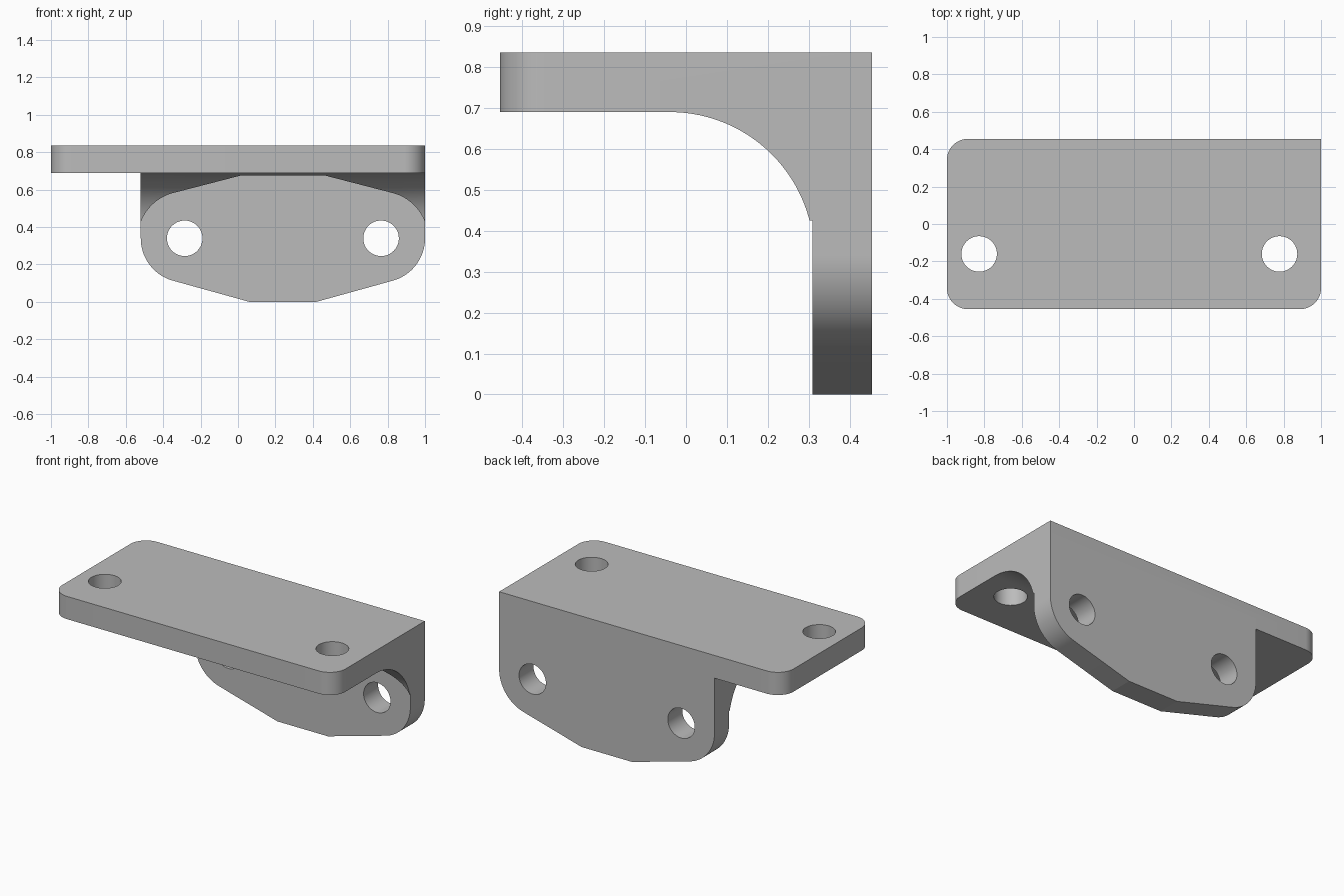
import bpy, bmesh
from math import cos, sin, radians

cube = bpy.data.objects.get("Cube")
if cube:
    bpy.data.objects.remove(cube, do_unlink=True)

metal = bpy.data.materials.new("plain grey")
metal.use_nodes = True
GREY = (0.5, 0.5, 0.5, 1)
metal.diffuse_color = GREY
metal.node_tree.nodes["Principled BSDF"].inputs["Base Color"].default_value = GREY


def arc(cx, cy, r, start, end, steps=16):
    angles = [radians(start + (end - start) * i / steps) for i in range(steps + 1)]
    return [(cx + r * cos(a), cy + r * sin(a)) for a in angles]


def prism(name, outline, axis, low, high):
    """Extrude a 2D outline along one axis."""
    place = {"x": lambda u, v, w: (w, u, v),
             "y": lambda u, v, w: (u, w, v),
             "z": lambda u, v, w: (u, v, w)}[axis]
    bm = bmesh.new()
    base = [bm.verts.new(place(u, v, low)) for u, v in outline]
    top = [bm.verts.new(place(u, v, high)) for u, v in outline]
    bm.faces.new(base)
    bm.faces.new(top)
    for i in range(len(base)):
        j = (i + 1) % len(base)
        bm.faces.new((base[i], base[j], top[j], top[i]))
    bmesh.ops.recalc_face_normals(bm, faces=bm.faces)
    mesh = bpy.data.meshes.new(name)
    bm.to_mesh(mesh)
    bm.free()
    mesh.materials.append(metal)
    obj = bpy.data.objects.new(name, mesh)
    bpy.context.collection.objects.link(obj)
    return obj


def combine(target, tool, operation):
    """Apply a boolean and discard the tool."""
    mod = target.modifiers.new("combine", "BOOLEAN")
    mod.operation, mod.solver, mod.object = operation, "EXACT", tool
    bpy.context.view_layer.objects.active = target
    bpy.ops.object.modifier_apply(modifier=mod.name)
    bpy.data.objects.remove(tool, do_unlink=True)


BACK, UNDER, TOP, PAD = 0.455, 0.69, 0.835, 0.309
LUG_L, LUG_R, LUG_Z = -0.285, 0.765, 0.34
LUG = 0.235
TILT = 15.5

# Top plate: three rounded corners and a square one above the flange
R = 0.112
plate = prism("mounting_bracket",
              arc(-1 + R, -BACK + R, R, 180, 270)
              + arc(1 - R, -BACK + R, R, 270, 360)
              + [(1, BACK)]
              + arc(-1 + R, BACK - R, R, 90, 180),
              "z", UNDER, TOP)

# Flange with a large concave fillet, trimmed to its tapered outline
flange = prism("flange",
               arc(-0.04, 0.337, 0.353, 90, 12.8, 32)
               + [(0.304, -0.1), (BACK, -0.1), (BACK, 0.78), (-0.04, 0.78)],
               "x", -0.7, 1.2)
outline = prism("flange_outline",
                [(LUG_L - LUG, 0.76)]
                + arc(LUG_L, LUG_Z, LUG, 180, 270 - TILT, 24)
                + [(0.062, 0), (0.418, 0)]
                + arc(LUG_R, LUG_Z, LUG, 270 + TILT, 360, 24)
                + [(LUG_R + LUG, 0.76)],
                "y", -0.3, 0.6)
combine(flange, outline, "INTERSECT")

# Recess through the fillet that leaves a flat seating face
recess = prism("seat_recess",
               [(-0.7, -0.2), (1.2, -0.2), (1.2, LUG_Z)]
               + arc(LUG_R, LUG_Z, 0.25, 0, 90 - TILT, 24)
               + [(0.46, 0.677), (0.02, 0.677)]
               + arc(LUG_L, LUG_Z, 0.25, 90 + TILT, 180, 24)
               + [(-0.7, LUG_Z)],
               "y", -0.3, PAD)
combine(flange, recess, "DIFFERENCE")
combine(plate, flange, "UNION")

# Bolt holes
HOLE = 0.095
for x in (LUG_L, LUG_R):
    combine(plate, prism("flange_hole", arc(x, LUG_Z, HOLE, 0, 352.5, 47), "y", 0.2, 0.6), "DIFFERENCE")
for x in (-0.828, 0.778):
    combine(plate, prism("plate_hole", arc(x, -0.16, HOLE, 0, 352.5, 47), "z", 0.6, 1), "DIFFERENCE")

bpy.ops.object.select_all(action="DESELECT")
plate.select_set(True)
bpy.context.view_layer.objects.active = plate
bpy.ops.object.shade_smooth_by_angle(angle=radians(12))
